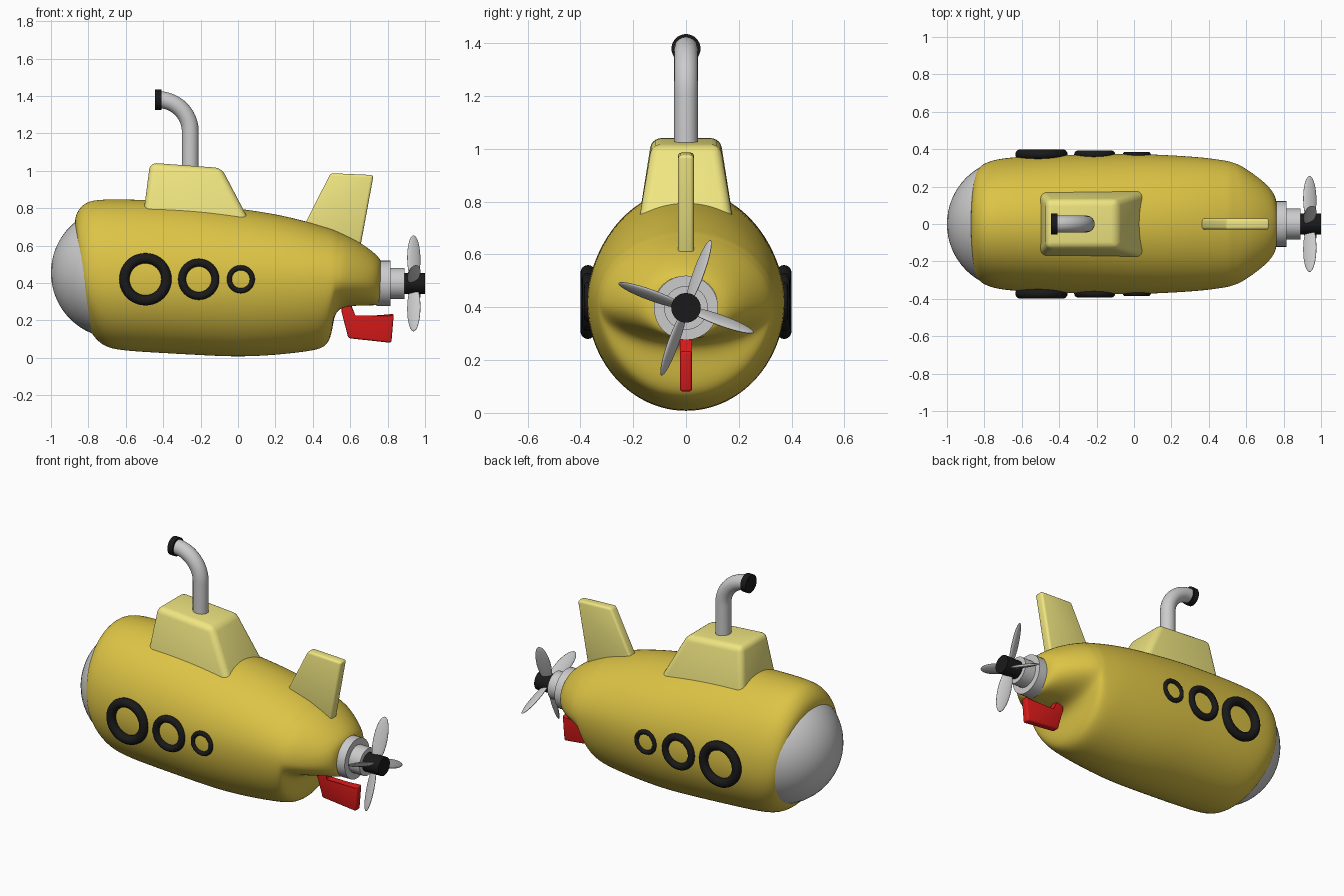
import bpy, bmesh, math
from mathutils import Matrix, Vector

if "Cube" in bpy.data.objects:
    bpy.data.objects.remove(bpy.data.objects["Cube"])


def material(name, rgb):
    m = bpy.data.materials.new(name)
    m.diffuse_color = (*rgb, 1)
    m.use_nodes = True
    m.node_tree.nodes["Principled BSDF"].inputs["Base Color"].default_value = m.diffuse_color
    return m


YELLOW = material("hull yellow", (0.72, 0.55, 0.06))
PALE = material("pale yellow", (0.87, 0.79, 0.22))
RED = material("red", (0.7, 0.01, 0.01))
BLACK = material("black", (0.01, 0.01, 0.01))


def finish(bm, name, mat=None, angle=35):
    bmesh.ops.recalc_face_normals(bm, faces=bm.faces)
    me = bpy.data.meshes.new(name)
    bm.to_mesh(me)
    bm.free()
    ob = bpy.data.objects.new(name, me)
    bpy.context.collection.objects.link(ob)
    if mat:
        me.materials.append(mat)
    bpy.context.view_layer.objects.active = ob
    bpy.ops.object.select_all(action='DESELECT')
    ob.select_set(True)
    bpy.ops.object.shade_smooth_by_angle(angle=math.radians(angle))
    return ob


def cylinder_x(name, x0, x1, r, z, mat=None):
    bm = bmesh.new()
    place = Matrix.Translation(((x0 + x1) / 2, 0, z)) @ Matrix.Rotation(math.pi / 2, 4, 'Y')
    bmesh.ops.create_cone(bm, cap_ends=True, segments=32, radius1=r, radius2=r,
                          depth=x1 - x0, matrix=place)
    return finish(bm, name, mat)


def loft(bm, rings):
    vs = [[bm.verts.new(p) for p in ring] for ring in rings]
    n = len(vs[0])
    for a, b in zip(vs, vs[1:]):
        for i in range(n):
            bm.faces.new((a[i], a[(i + 1) % n], b[(i + 1) % n], b[i]))
    return vs


def plate(name, outline, half, mat, bevel):
    # side outline in x, z thickened across y with rounded edges
    bm = bmesh.new()
    a, b = loft(bm, [[(x, y, z) for x, z in outline] for y in (-half, half)])
    bm.faces.new(a)
    bm.faces.new(b)
    bmesh.ops.bevel(bm, geom=bm.edges[:], offset=bevel, segments=3, profile=0.5, affect='EDGES')
    return finish(bm, name, mat)


# hull: stations of top x, top z, bottom x, bottom z, half width
stations = [
    (-.872, .725, -.80, .165, .285), (-.868, .775, -.775, .115, .315),
    (-.82, .835, -.72, .06, .34), (-.74, .852, -.64, .038, .357),
    (-.5, .848, -.45, .026, .37), (-.2, .83, -.2, .012, .375),
    (0, .80, 0, .002, .378), (.2, .772, .2, .012, .37),
    (.37, .73, .37, .032, .358), (.45, .705, .44, .045, .347),
    (.50, .69, .485, .075, .34), (.525, .68, .505, .15, .335),
    (.545, .67, .515, .23, .33), (.58, .655, .55, .27, .32),
    (.65, .62, .62, .278, .275), (.72, .57, .70, .28, .215),
    (.755, .535, .75, .28, .16), (.762, .52, .76, .29, .12)]
rings = []
for xt, zt, xb, zb, hw in stations:
    zc = 0.42 if xt < 0.6 else 0.41
    ring = []
    for i in range(32):
        t = math.tau * i / 32
        s = math.sin(t)
        z = zc + s * ((zt - zc) if s > 0 else (zc - zb))
        ring.append((xb + (xt - xb) * (z - zb) / (zt - zb), hw * math.cos(t), z))
    rings.append(ring)
bm = bmesh.new()
loft(bm, rings)
hull = finish(bm, "hull", YELLOW, 180)
sub = hull.modifiers.new("smooth", 'SUBSURF')
sub.levels = sub.render_levels = 2

# nose window: front cap of a sphere
bm = bmesh.new()
bmesh.ops.create_uvsphere(bm, u_segments=40, v_segments=32, radius=0.35,
                          matrix=Matrix.Translation((-.65, 0, .455)) @ Matrix.Rotation(math.pi / 2, 4, 'Y'))
bmesh.ops.delete(bm, geom=[v for v in bm.verts if v.co.x > -.74], context='VERTS')
finish(bm, "nose_window")

# conning tower: tapered, rounded block sunk in the hull
bm = bmesh.new()
low, high = loft(bm, [
    [(-.52, -.19, .66), (.098, -.19, .66), (.098, .19, .66), (-.52, .19, .66)],
    [(-.47, -.13, 1.043), (-.088, -.13, 1.015), (-.088, .13, 1.015), (-.47, .13, 1.043)]])
bm.faces.new(low)
bm.faces.new(high)
bmesh.ops.bevel(bm, geom=bm.edges[:], offset=0.035, segments=5, profile=0.5, affect='EDGES')
finish(bm, "conning_tower", PALE)

# snorkel: round pipe swept along an elbow
path = [((-.255, 1.0), (0, 1))]
for i in range(13):
    t = math.pi / 2 * i / 12
    path.append(((-.425 + .17 * math.cos(t), 1.21 + .17 * math.sin(t)), (-math.sin(t), math.cos(t))))
rings = []
for (x, z), (dx, dz) in path:
    side = Vector((dz, 0, -dx))
    rings.append([Vector((x, 0, z)) + .045 * (side * math.cos(math.tau * k / 24)
                  + Vector((0, 1, 0)) * math.sin(math.tau * k / 24)) for k in range(24)])
bm = bmesh.new()
loft(bm, rings)
finish(bm, "snorkel_pipe")
cylinder_x("snorkel_cap", -.445, -.41, .055, 1.38, BLACK)

# tail fin and rudder
plate("tail_fin", [(.32, .64), (.495, .987), (.725, .977), (.65, .57)], .03, PALE, .014)
plate("rudder", [(.55, .30), (.555, .24), (.59, .105), (.82, .08), (.833, .235), (.62, .215), (.605, .30)],
      .023, RED, .01)

# portholes: rings on both sides
for label, x, outer, tube in (("large", -.495, .14, .0275), ("middle", -.21, .11, .021), ("small", .015, .075, .0135)):
    for side, sign in (("front", -1), ("back", 1)):
        bm = bmesh.new()
        loop = []
        for i in range(41):
            t = math.tau * i / 40
            loop.append([(x + (outer - tube + tube * math.cos(p)) * math.cos(t),
                          sign * .372 + tube * math.sin(p),
                          .42 + (outer - tube + tube * math.cos(p)) * math.sin(t))
                         for p in (math.tau * k / 16 for k in range(16))])
        loft(bm, loop)
        bmesh.ops.remove_doubles(bm, verts=bm.verts[:], dist=1e-5)
        finish(bm, f"porthole_{label}_{side}", BLACK, 60)

# propeller shaft and hub
AXIS = .398
cylinder_x("tail_collar", .74, .815, .122, AXIS)
cylinder_x("shaft", .80, .89, .083, AXIS)
cylinder_x("propeller_hub", .885, 1.0, .056, AXIS, BLACK)

# four pitched blades
for i in range(4):
    bm = bmesh.new()
    spin = Matrix.Rotation(math.radians(20 - 90 * i), 4, 'X')
    place = (Matrix.Translation((.94, 0, AXIS)) @ spin.inverted() @ Matrix.Translation((0, 0, .14))
             @ Matrix.Rotation(math.radians(28), 4, 'Z') @ Matrix.Diagonal((.04, .011, .133, 1)))
    bmesh.ops.create_uvsphere(bm, u_segments=24, v_segments=16, radius=1, matrix=place)
    finish(bm, f"propeller_blade_{i + 1}", None, 180)
